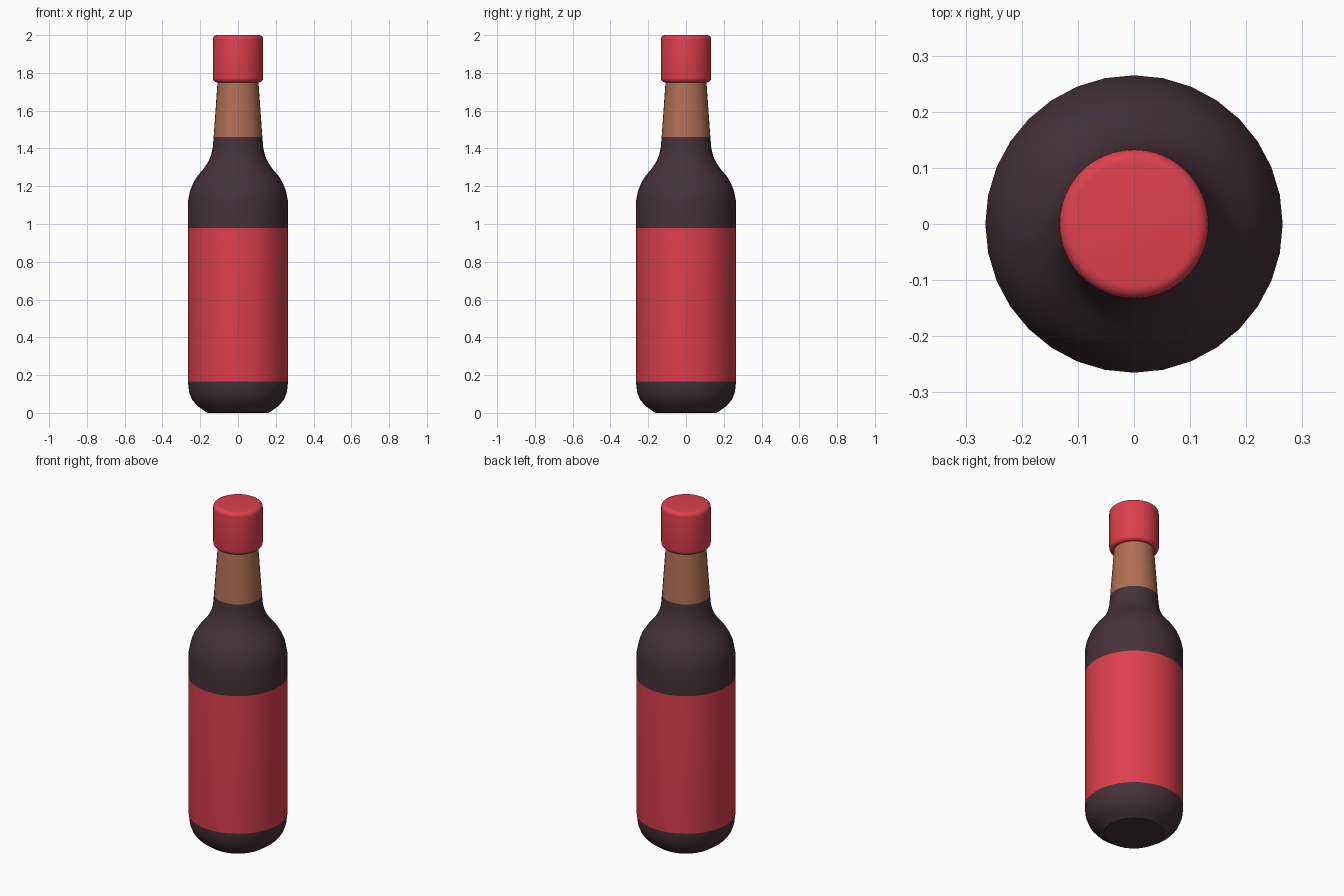
import bpy, bmesh, math

if "Cube" in bpy.data.objects:
    bpy.data.objects.remove(bpy.data.objects["Cube"])


def material(name, rgb):
    m = bpy.data.materials.new(name)
    m.diffuse_color = (*rgb, 1)
    m.use_nodes = True
    m.node_tree.nodes["Principled BSDF"].inputs["Base Color"].default_value = m.diffuse_color
    return m


RED = material("red", (0.73, 0.051, 0.076))
DARK = material("dark glass", (0.061, 0.032, 0.042))
TAN = material("tan", (0.44, 0.16, 0.088))


def lathe(name, profile, sides, mats, rule, angle):
    """Revolve (radius, z) points about z, capping both ends."""
    bm = bmesh.new()
    rings = []
    for r, z in profile:
        rings.append([bm.verts.new((r * math.cos(2 * math.pi * i / sides),
                                    r * math.sin(2 * math.pi * i / sides), z))
                      for i in range(sides)])
    for a, b in zip(rings, rings[1:]):
        for i in range(sides):
            j = (i + 1) % sides
            bm.faces.new((a[i], a[j], b[j], b[i]))
    bm.faces.new(rings[0][::-1])
    bm.faces.new(rings[-1])
    for f in bm.faces:
        f.material_index = rule(f.calc_center_median().z)
    me = bpy.data.meshes.new(name)
    bm.to_mesh(me)
    bm.free()
    for m in mats:
        me.materials.append(m)
    ob = bpy.data.objects.new(name, me)
    bpy.context.collection.objects.link(ob)
    bpy.ops.object.select_all(action='DESELECT')
    ob.select_set(True)
    bpy.context.view_layer.objects.active = ob
    bpy.ops.object.shade_smooth_by_angle(angle=math.radians(angle))
    return ob


# Bottle: dark glass, red label band, tan neck (coloured by height)
bottle_profile = [
    (0.163, 0.0), (0.215, 0.037), (0.243, 0.07), (0.259, 0.11), (0.265, 0.165),
    (0.265, 0.98), (0.265, 1.12), (0.254, 1.175), (0.236, 1.22), (0.214, 1.255),
    (0.184, 1.29), (0.160, 1.325), (0.144, 1.36), (0.134, 1.40), (0.129, 1.46),
    (0.107, 1.77)]


def bottle_colour(z):
    if 0.165 < z < 0.98:
        return 1
    return 2 if z > 1.46 else 0


lathe("bottle", bottle_profile, 32, [DARK, RED, TAN], bottle_colour, 35)

# Cap: cylinder with rounded rims
R, B, Z0, Z1, STEPS = 0.133, 0.022, 1.75, 2.0, 5
arc = [math.pi / 2 * i / STEPS for i in range(STEPS + 1)]
cap_profile = [(R - B + B * math.sin(t), Z0 + B - B * math.cos(t)) for t in arc]
cap_profile += [(r, Z0 + Z1 - z) for r, z in reversed(cap_profile)]
lathe("cap", cap_profile, 64, [RED], lambda z: 0, 40)
